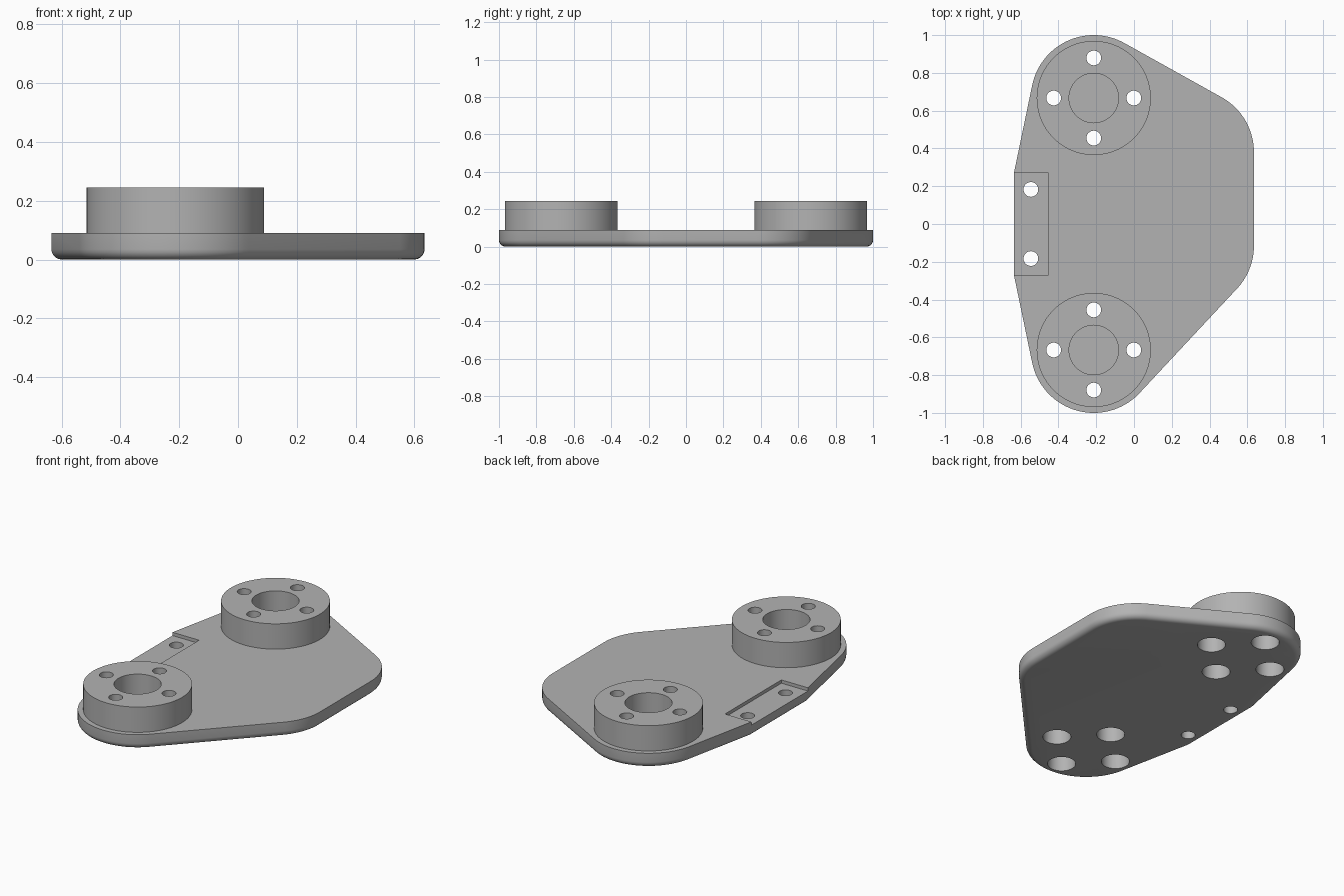
import bpy, bmesh
from math import sin, cos, pi
from mathutils import Vector
from mathutils.geometry import convex_hull_2d

if "Cube" in bpy.data.objects:
    bpy.data.objects.remove(bpy.data.objects["Cube"], do_unlink=True)

PLATE_TOP, BOSS_TOP = 0.09, 0.245
ROUND, FILLET = 0.333, 0.035
BOSS_X, BOSS_Y = -0.213, 0.667
EDGE_X, PAD_Y = 0.635, 0.273

grey = bpy.data.materials.new("plain_grey")
grey.use_nodes = True
grey.diffuse_color = (0.45, 0.45, 0.45, 1)
grey.node_tree.nodes["Principled BSDF"].inputs["Base Color"].default_value = (0.45, 0.45, 0.45, 1)


def finish(name, bm):
    mesh = bpy.data.meshes.new(name)
    bmesh.ops.recalc_face_normals(bm, faces=bm.faces)
    bm.to_mesh(mesh)
    bm.free()
    mesh.materials.append(grey)
    obj = bpy.data.objects.new(name, mesh)
    bpy.context.collection.objects.link(obj)
    return obj


def circle(x, y, r, n):
    return [Vector((x + r * cos(2 * pi * i / n), y + r * sin(2 * pi * i / n))) for i in range(n)]


def prism(name, outline, z0, z1, fillet=0):
    """Extrude an outline upward, optionally rounding its bottom rim."""
    bm = bmesh.new()
    base = bm.faces.new([bm.verts.new((p.x, p.y, z0)) for p in outline])
    top = bmesh.ops.extrude_face_region(bm, geom=[base], use_keep_orig=True)["geom"]
    bmesh.ops.translate(bm, vec=(0, 0, z1 - z0),
                        verts=[v for v in top if isinstance(v, bmesh.types.BMVert)])
    if fillet:
        rim = [e for e in bm.edges if all(abs(v.co.z - z0) < 1e-5 for v in e.verts)]
        bmesh.ops.bevel(bm, geom=rim, offset=fillet, segments=5, profile=0.5, affect='EDGES')
    return finish(name, bm)


def combine(target, tool, operation):
    mod = target.modifiers.new(tool.name, 'BOOLEAN')
    mod.operation, mod.object, mod.solver = operation, tool, 'EXACT'
    tool.hide_render = True
    bpy.context.view_layer.objects.active = target
    bpy.ops.object.modifier_apply(modifier=mod.name)
    bpy.data.objects.remove(tool, do_unlink=True)


def drill(target, x, y, r, z0, z1, n=32):
    combine(target, prism("drill_cutter", circle(x, y, r, n), z0, z1), 'DIFFERENCE')


# Plate outline: hull around four round corners and the straight left edge
points = [Vector((-EDGE_X, PAD_Y)), Vector((-EDGE_X, -PAD_Y))]
for x, y in ((BOSS_X, BOSS_Y), (BOSS_X, -BOSS_Y), (EDGE_X - ROUND, 0.38), (EDGE_X - ROUND, -0.115)):
    points += circle(x, y, ROUND, 96)
outline = [points[i] for i in convex_hull_2d(points)]
plate = prism("mounting_plate", outline, 0, PLATE_TOP, FILLET)

# Shallow pad recess on the left edge, with two screw holes
pad = [Vector(p) for p in ((-0.8, -PAD_Y), (-0.455, -PAD_Y), (-0.455, PAD_Y), (-0.8, PAD_Y))]
combine(plate, prism("pad_cutter", pad, PLATE_TOP - 0.02, 0.2), 'DIFFERENCE')
for side in (-1, 1):
    drill(plate, -0.546, side * 0.183, 0.039, -0.1, 0.2)

# Raised round bosses with a blind bore and four counterbored bolt holes
for side in (-1, 1):
    cy = side * BOSS_Y
    boss = prism("round_boss", circle(BOSS_X, cy, 0.302, 96), PLATE_TOP - 0.03, BOSS_TOP)
    combine(plate, boss, 'UNION')
    drill(plate, BOSS_X, cy, 0.131, PLATE_TOP, 0.4, 64)
    for p in circle(BOSS_X, cy, 0.212, 4):
        drill(plate, p.x, p.y, 0.039, -0.1, 0.4)
        drill(plate, p.x, p.y, 0.078, -0.1, 0.13)

bpy.ops.object.select_all(action='DESELECT')
plate.select_set(True)
bpy.context.view_layer.objects.active = plate
bpy.ops.object.shade_smooth_by_angle(angle=0.55)
